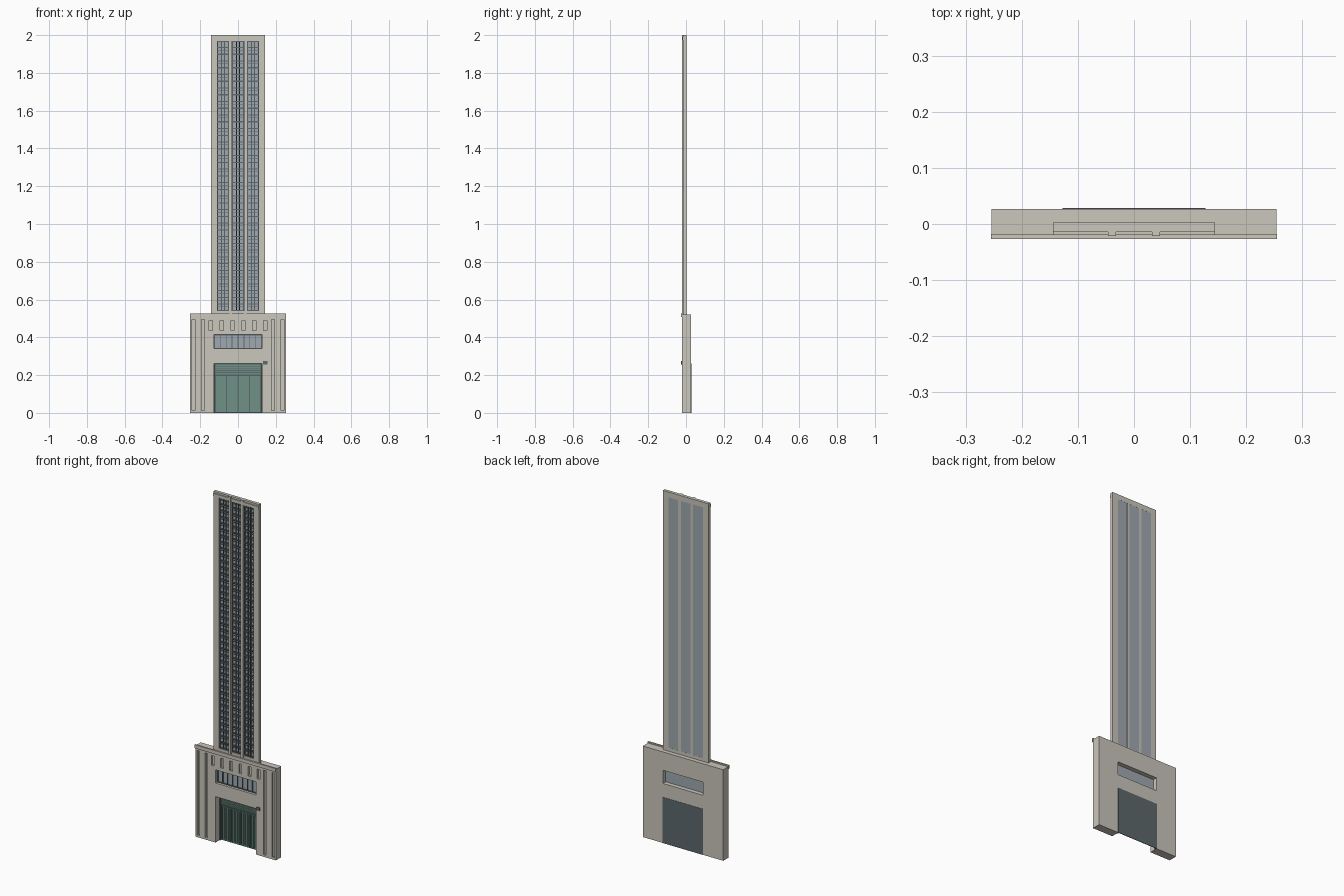
import bpy
import bmesh

cube = bpy.data.objects.get("Cube")
if cube:
    bpy.data.objects.remove(cube, do_unlink=True)


def material(name, color):
    m = bpy.data.materials.new(name)
    m.use_nodes = True
    m.diffuse_color = (*color, 1)
    bsdf = m.node_tree.nodes["Principled BSDF"]
    bsdf.inputs["Base Color"].default_value = (*color, 1)
    bsdf.inputs["Roughness"].default_value = 0.8
    return m


stone = material("warm grey stone", (0.60, 0.57, 0.51))
glass = material("blue grey glass", (0.35, 0.40, 0.44))
dark = material("dark grey metal", (0.11, 0.14, 0.15))
green = material("green door paint", (0.16, 0.29, 0.24))


def boxes(name, specs, mat):
    """One object made of boxes, each given as x, y and z ranges."""
    bm = bmesh.new()
    for x, y, z in specs:
        for v in bmesh.ops.create_cube(bm, size=1)["verts"]:
            v.co = [lo + (c + 0.5) * (hi - lo) for c, (lo, hi) in zip(v.co, (x, y, z))]
    mesh = bpy.data.meshes.new(name)
    bm.to_mesh(mesh)
    bm.free()
    mesh.materials.append(mat)
    ob = bpy.data.objects.new(name, mesh)
    bpy.context.collection.objects.link(ob)
    return ob


def carve(ob, specs):
    """Cut boxes out of an object and bake the result."""
    cutter = boxes("cutter", specs, stone)
    cutter.hide_render = True
    mod = ob.modifiers.new("openings", "BOOLEAN")
    mod.operation = "DIFFERENCE"
    mod.solver = "EXACT"
    mod.object = cutter
    bpy.context.view_layer.update()
    graph = bpy.context.evaluated_depsgraph_get()
    baked = bpy.data.meshes.new_from_object(ob.evaluated_get(graph))
    ob.modifiers.clear()
    ob.data = baked
    bpy.data.objects.remove(cutter, do_unlink=True)


def around(c, half):
    return (c - half, c + half)


THROUGH = (-0.1, 0.1)
OPEN_X = (-0.127, 0.127)
DOOR_TOP = 0.262
WIN_Z = (0.34, 0.415)

# Base block with doorway, long window, tall grooves and short slots
base = boxes("base_block", [((-0.254, 0.254), (-0.021, 0.027), (0, 0.52))], stone)
groove_y = (-0.1, -0.009)
cuts = [(OPEN_X, THROUGH, (-0.1, DOOR_TOP)), (OPEN_X, THROUGH, WIN_Z)]
for side in (-1, 1):
    for x in (0.185, 0.236):
        cuts.append((around(side * x, 0.008), groove_y, (0.012, 0.495)))
    for i in range(3):
        cuts.append((around(side * (0.029 + 0.058 * i), 0.009), groove_y, (0.435, 0.49)))
carve(base, cuts)
boxes("base_cornice", [((-0.255, 0.255), (-0.027, -0.018), (0.507, 0.527))], stone)

# Long window over the doorway
boxes("long_window_glass", [(OPEN_X, (-0.002, 0.002), WIN_Z)], glass)
frame_y = (-0.007, -0.002)
frame = [(around(-0.125 + 0.25 * i / 8, 0.002), frame_y, WIN_Z) for i in range(9)]
frame += [(OPEN_X, frame_y, around(z, 0.002)) for z in (0.342, 0.413)]
boxes("long_window_frame", frame, dark)

# Door: dark backing, four slatted leaves and a louvred transom
boxes("door_backing", [(OPEN_X, (0.0255, 0.0285), (0, DOOR_TOP))], dark)
leaves, slats = [], []
for i in range(4):
    c = -0.09 + 0.06 * i
    leaves.append((around(c, 0.0275), (0.022, 0.0256), (0.005, 0.196)))
    for j in range(5):
        slats.append((around(c + 0.011 * (j - 2), 0.003), (0.018, 0.022), (0.01, 0.192)))
boxes("door_leaves", leaves, green)
boxes("door_slats", slats, green)
louvres = [((-0.12, 0.12), (0.018, 0.0256), around(0.208 + 0.011 * i, 0.0038))
           for i in range(5)]
boxes("transom_louvres", louvres, green)
rim_y = (0.016, 0.0256)
boxes("door_frame", [(around(s * 0.1245, 0.0025), rim_y, (0, DOOR_TOP)) for s in (-1, 1)]
      + [(OPEN_X, rim_y, around(0.2595, 0.0025))], dark)

# Small fixture beside the doorway
boxes("wall_lamp", [(around(0.144, 0.011), (-0.026, -0.0205), around(0.265, 0.009))], dark)

# Tower wall with three window strips
STRIPS = [(-0.11, -0.047), (-0.031, 0.031), (0.047, 0.11)]
STRIP_Z = (0.54, 1.97)
tower = boxes("tower_wall", [((-0.144, 0.144), (-0.0146, 0.003), (0.515, 2.0))], stone)
carve(tower, [(s, THROUGH, STRIP_Z) for s in STRIPS])
boxes("tower_top_moulding", [((-0.144, 0.144), (-0.0196, -0.0145), (1.975, 1.99))], stone)
boxes("tower_fins", [(around(s * 0.039, 0.007), (-0.0215, -0.0145), (0.52, 2.0))
                     for s in (-1, 1)], stone)

# Tower glazing and window grid
boxes("tower_glass", [(s, (-0.003, 0.0025), STRIP_Z) for s in STRIPS], glass)
bars = []
ROWS = 40
step = (STRIP_Z[1] - STRIP_Z[0]) / ROWS
for lo, hi in STRIPS:
    mid = (lo + hi) / 2
    for x in (lo + 0.0015, mid - 0.008, mid + 0.008, hi - 0.0015):
        bars.append((around(x, 0.0015), (-0.011, -0.003), STRIP_Z))
    for r in range(ROWS + 1):
        z = min(max(STRIP_Z[0] + r * step, STRIP_Z[0] + 0.003), STRIP_Z[1] - 0.003)
        bars.append(((lo, hi), (-0.0105, -0.003), around(z, 0.003)))
        if r < ROWS:
            bars.append(((lo, hi), (-0.007, -0.003), around(z + step * 0.6, 0.001)))
boxes("tower_window_grid", bars, dark)
